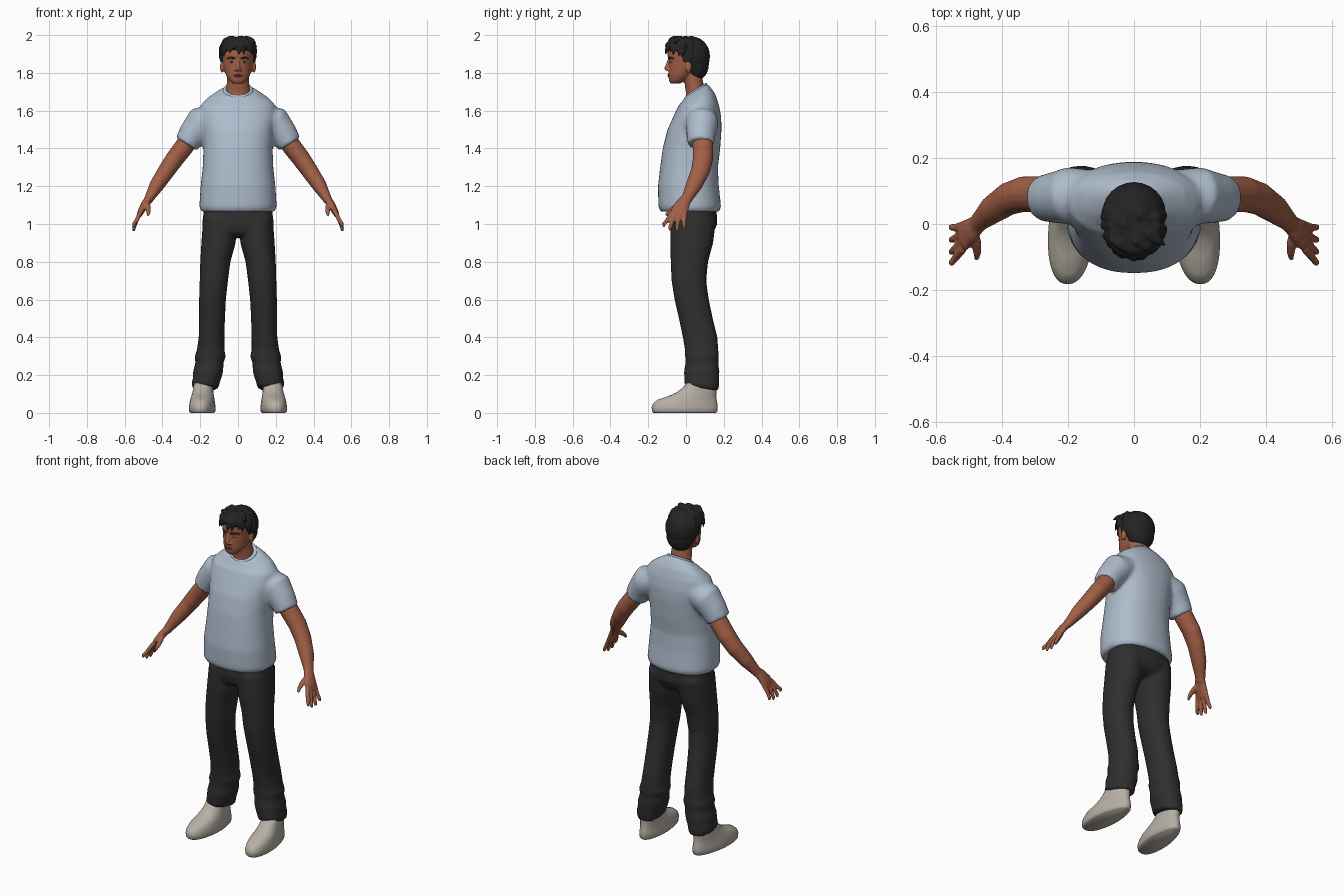
import bpy, bmesh, math, random
from mathutils import Vector, Matrix

random.seed(4)


def material(name, r, g, b):
    m = bpy.data.materials.new(name)
    m.diffuse_color = (r, g, b, 1)
    return m


SKIN = material("skin", 0.36, 0.115, 0.062)
SHIRT = material("pale_blue_cloth", 0.42, 0.50, 0.60)
PANTS = material("charcoal_cloth", 0.028, 0.028, 0.029)
SHOE = material("stone_canvas", 0.47, 0.43, 0.37)
HAIR = material("black_hair", 0.017, 0.017, 0.018)
LIP = material("lip", 0.27, 0.075, 0.05)
EYE = material("eye_white", 0.55, 0.52, 0.48)


def bridge(bm, rings):
    """Skin a list of equal point rings and cap both ends."""
    vs = [[bm.verts.new(p) for p in ring] for ring in rings]
    n = len(vs[0])
    for a, b in zip(vs, vs[1:]):
        for i in range(n):
            j = (i + 1) % n
            bm.faces.new((a[i], a[j], b[j], b[i]))
    bm.faces.new(vs[0][::-1])
    bm.faces.new(vs[-1])


def loft(bm, rings, power=2.0, n=32):
    """Horizontal rounded sections: (cx, cy, z, rx, ry, optional tilt)."""
    out = []
    for cx, cy, z, rx, ry, *tilt in rings:
        ring = []
        for i in range(n):
            a = 2 * math.pi * i / n
            c, s = math.cos(a), math.sin(a)
            x = rx * math.copysign(abs(c) ** (2 / power), c)
            y = ry * math.copysign(abs(s) ** (2 / power), s)
            ring.append((cx + x, cy + y, z + (tilt[0] * y if tilt else 0)))
        out.append(ring)
    bridge(bm, out)


def tube(bm, path, ref=(0, 1, 0), n=16):
    """Oval tube along (x, y, z, radius along ref, other radius)."""
    pts = [Vector(p[:3]) for p in path]
    out = []
    for i, p in enumerate(path):
        t = (pts[min(i + 1, len(pts) - 1)] - pts[max(i - 1, 0)]).normalized()
        u = Vector(ref)
        u = (u - u.dot(t) * t).normalized()
        v = t.cross(u)
        out.append([pts[i] + u * p[3] * math.cos(2 * math.pi * k / n)
                    + v * p[4] * math.sin(2 * math.pi * k / n) for k in range(n)])
    bridge(bm, out)


def ball(bm, c, r):
    m = Matrix.Translation(c) @ Matrix.Diagonal((*r, 1))
    bmesh.ops.create_uvsphere(bm, u_segments=24, v_segments=14, radius=1, matrix=m)


def finish(name, bm, mat, voxel=0, smooth=0):
    """Make the object; optionally melt its volumes into one smooth skin."""
    bmesh.ops.recalc_face_normals(bm, faces=bm.faces)
    me = bpy.data.meshes.new(name)
    bm.to_mesh(me)
    bm.free()
    ob = bpy.data.objects.new(name, me)
    bpy.context.collection.objects.link(ob)
    if voxel:
        r = ob.modifiers.new("melt", 'REMESH')
        r.mode, r.voxel_size = 'VOXEL', voxel
        if smooth:
            s = ob.modifiers.new("soften", 'SMOOTH')
            s.factor, s.iterations = 0.5, smooth
        deps = bpy.context.evaluated_depsgraph_get()
        me = bpy.data.meshes.new_from_object(ob.evaluated_get(deps))
        ob.modifiers.clear()
        ob.data = me
    me.materials.clear()
    me.materials.append(mat)
    for p in me.polygons:
        p.use_smooth = True
        p.material_index = 0
    return ob


# Shirt: torso and two short sleeves
bm = bmesh.new()
loft(bm, [(0, .02, 1.065, .194, .155), (0, .02, 1.09, .205, .166), (0, .0125, 1.2, .198, .161),
          (0, .016, 1.3, .187, .153), (0, .029, 1.4, .183, .152), (0, .045, 1.5, .19, .143),
          (0, .06, 1.57, .203, .126), (0, .068, 1.63, .197, .106), (0, .07, 1.668, .16, .086, .2),
          (0, .06, 1.697, .11, .07, .4), (0, .055, 1.71, .076, .055, .6)], 2.3, 48)
for s in (-1, 1):
    tube(bm, [(s * .13, .09, 1.56, .075, .072), (s * .195, .085, 1.537, .087, .088),
              (s * .24, .08, 1.477, .077, .075), (s * .274, .078, 1.423, .070, .066)], n=24)
finish("shirt", bm, SHIRT, .011, 5)

# Neckband
bm = bmesh.new()
loft(bm, [(0, .054, 1.694, .082, .060, .6), (0, .054, 1.712, .079, .057, .6),
          (0, .054, 1.716, .071, .051, .6)], 2.1, 40)
finish("collar", bm, SHIRT)

# Trousers: hips and two legs with creased cuffs
bm = bmesh.new()
loft(bm, [(0, .04, 1.1, .178, .12), (0, .04, 1.0, .19, .126),
          (0, .035, .955, .17, .11), (0, .03, .935, .12, .08)], 2.4, 48)
for s in (-1, 1):
    legs = [(.095, .04, 1.03, .09, .12), (.103, .03, .9, .091, .114), (.12, .018, .8, .08, .099),
            (.128, .015, .7, .075, .092), (.135, .03, .6, .071, .091), (.138, .052, .5, .069, .09),
            (.14, .075, .4, .068, .092), (.145, .083, .33, .073, .088), (.147, .085, .3, .083, .09),
            (.151, .084, .265, .074, .087), (.158, .083, .22, .08, .094),
            (.163, .083, .185, .075, .092), (.17, .083, .165, .074, .093),
            (.172, .083, .13, .07, .09, -.15)]
    loft(bm, [(s * r[0],) + r[1:] for r in legs], 2.2, 32)
finish("trousers", bm, PANTS, .011, 4)

# Shoes: low rounded toe rising to the ankle
for s, side in ((-1, "left"), (1, "right")):
    bm = bmesh.new()
    loft(bm, [(0, -.007, 0, .062, .166), (0, -.007, .008, .069, .173), (0, -.007, .03, .070, .175),
              (0, -.004, .05, .067, .170), (0, .006, .07, .064, .156), (0, .032, .088, .061, .128),
              (0, .055, .108, .058, .106), (0, .073, .135, .056, .088),
              (0, .083, .17, .053, .075)], 2.3, 40)
    for v in bm.verts:
        heel = max(0, v.co.y) * 1.3
        v.co.x = s * (.188 - .07 * v.co.y) + v.co.x * (1 - heel)
    finish(side + "_shoe", bm, SHOE)

# Arms with palms, fingers and thumbs
for s, side in ((-1, "left"), (1, "right")):
    bm = bmesh.new()
    paths = [[(.235, .085, 1.48, .052, .05), (.285, .09, 1.41, .055, .051),
              (.335, .09, 1.345, .054, .049), (.38, .076, 1.28, .050, .045),
              (.43, .042, 1.205, .043, .039), (.465, .01, 1.145, .031, .027),
              (.478, -.004, 1.122, .030, .023)],
             [(.47, .003, 1.135, .028, .022), (.492, -.018, 1.105, .038, .021),
              (.512, -.034, 1.07, .046, .018), (.524, -.04, 1.045, .044, .013)],
             [(.487, -.02, 1.115, .016, .016), (.476, -.06, 1.088, .015, .014),
              (.474, -.088, 1.066, .012, .011), (.476, -.106, 1.045, .007, .007)]]
    for base, tip, low in ((-.074, -.118, .985), (-.050, -.085, .965),
                           (-.027, -.048, .962), (-.004, -.010, .975)):
        paths.append([(.516, base, 1.062, .013, .012), (.538, (base + tip) / 2 - .004, 1.018, .012, .011),
                      (.552, tip, low + .014, .010, .010), (.553, tip + .003, low, .006, .006)])
    for p in paths:
        ref = (1, 0, 0) if p is paths[2] else (0, 1, 0)
        tube(bm, [(s * q[0],) + q[1:] for q in p], ref)
    finish(side + "_arm", bm, SKIN, .0045, 4)

# Head with neck, nose, ears and brow
bm = bmesh.new()
loft(bm, [(0, -.057, 1.743, .026, .024), (0, -.046, 1.758, .045, .044), (0, -.025, 1.785, .062, .069),
          (0, -.005, 1.81, .072, .087), (0, .005, 1.84, .079, .097), (0, .01, 1.865, .082, .101),
          (0, .01, 1.89, .084, .108), (0, .01, 1.92, .083, .105), (0, .01, 1.95, .07, .09),
          (0, .01, 1.972, .04, .055)])
loft(bm, [(0, .055, 1.66, .072, .056), (0, .05, 1.70, .064, .051),
          (0, .043, 1.74, .06, .05), (0, .03, 1.80, .057, .05)])
tube(bm, [(0, -.085, 1.877, .008, .008), (0, -.094, 1.85, .009, .010),
          (0, -.103, 1.825, .012, .012), (0, -.101, 1.812, .014, .009)], (1, 0, 0))
for s in (-1, 1):
    ball(bm, (s * .014, -.092, 1.816), (.008, .01, .007))
    ball(bm, (s * .085, .012, 1.832), (.010, .018, .032))
finish("head", bm, SKIN, .0045, 3)

# Lips
bm = bmesh.new()
ball(bm, (0, -.089, 1.789), (.026, .0095, .0045))
ball(bm, (0, -.088, 1.782), (.021, .0100, .0045))
finish("lips", bm, LIP)

# Eyes, irises and eyebrows
whites, dark, brows = bmesh.new(), bmesh.new(), bmesh.new()
for s in (-1, 1):
    ball(whites, (s * .033, -.078, 1.857), (.013, .0085, .0055))
    ball(dark, (s * .033, -.083, 1.857), (.0052, .005, .0055))
    tube(brows, [(s * .013, -.093, 1.874, .003, .002), (s * .026, -.089, 1.879, .004, .005),
                 (s * .042, -.080, 1.881, .004, .004), (s * .056, -.067, 1.875, .002, .002)])
finish("eyes", whites, EYE)
finish("irises", dark, HAIR)
finish("eyebrows", brows, HAIR)

# Hair: skull cap, nape and layered locks
bm = bmesh.new()
ball(bm, (0, .032, 1.888), (.096, .095, .104))
ball(bm, (0, .055, 1.845), (.082, .066, .085))
ball(bm, (0, -.025, 1.945), (.088, .082, .045))
for layer, (drop, count) in enumerate(((0, 13), (.03, 10))):
    for i in range(count):
        a = math.radians(-105 + 210 * i / (count - 1) + random.uniform(-7, 7))
        dx, dy = math.sin(a), -math.cos(a)
        end = 1.905 + drop + random.uniform(-.012, .012) - .025 * (1 - math.cos(a))
        sweep = random.uniform(-.014, .014)
        w = random.uniform(.014, .019)
        pts = [(.03, 1.985, .6), (.075, 1.972, 1), (.098, (1.955 + end) / 2, .9), (.105, end, .15)]
        tube(bm, [(r * dx * .95 + sweep * k / 2 * dy, .005 + r * dy * 1.1 - sweep * k / 2 * dx, z,
                   w * f, .011 * f) for k, (r, z, f) in enumerate(pts)], (dy, -dx, 0), 8)
# Crown tufts swept sideways
for x, y in ((-.04, -.06), (.01, -.05), (.045, -.03), (-.03, 0), (.02, .03)):
    tube(bm, [(x - .035, y + .02, 1.972, .012, .010), (x, y, 1.984, .018, .014),
              (x + .03, y - .02, 1.975, .014, .011), (x + .05, y - .035, 1.957, .003, .003)], (0, 1, 0), 8)
finish("hair", bm, HAIR, .0045, 1)
